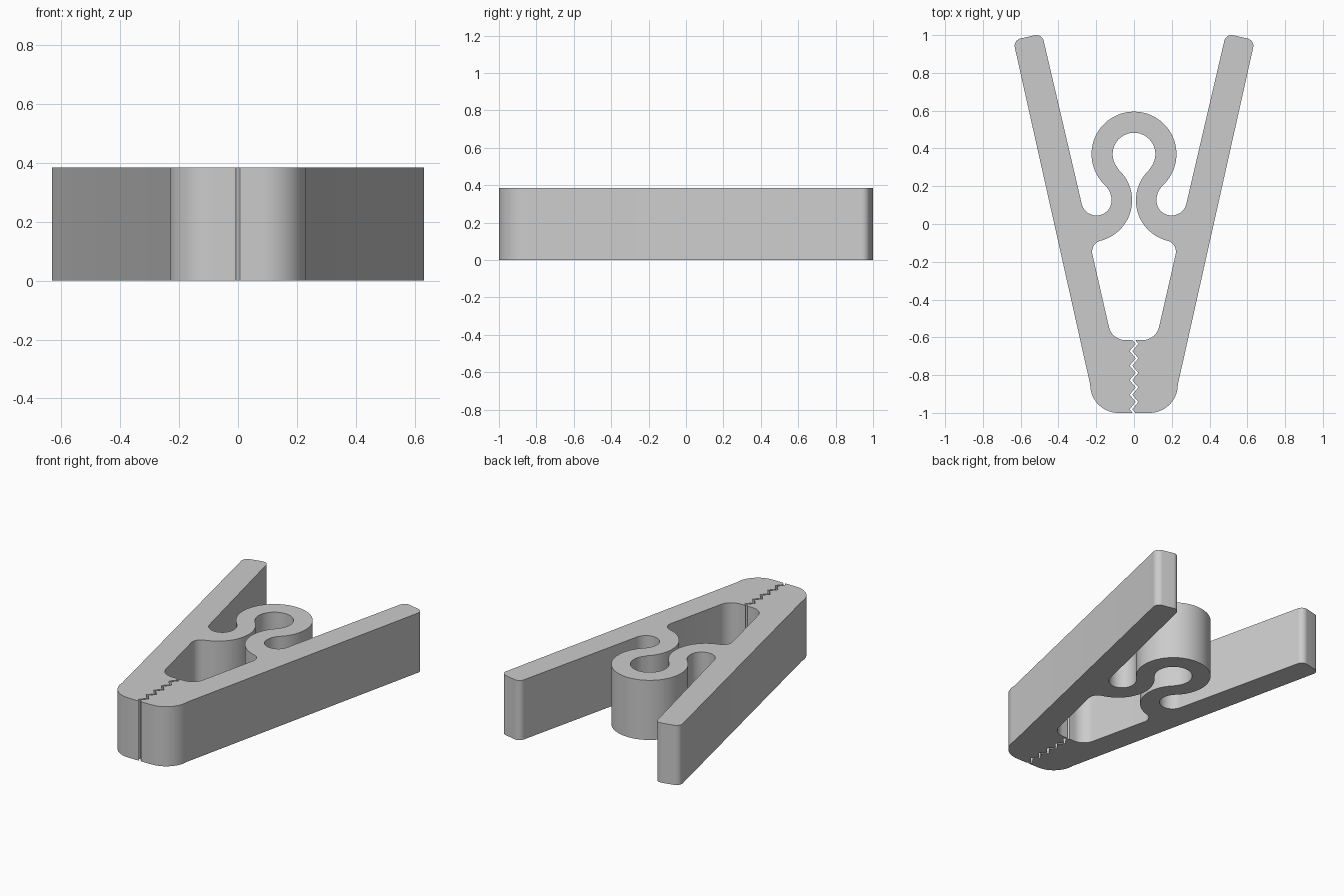
import bpy, bmesh
from math import sin, cos, radians, pi

cube = bpy.data.objects.get("Cube")
if cube:
    bpy.data.objects.remove(cube)

HEIGHT = 0.385
LEAN = 12.8           # outward lean of each arm, degrees
JOIN = -46.8          # angle where the spring ring meets its S bend
GAP = 0.007           # half the slit between the jaws
TEETH = 5
JAW_TOP, JAW_END = -0.615, -1.0


def arc(cx, cy, r, a0, a1):
    n = max(4, int(abs(a1 - a0) / 6))
    angles = [radians(a0 + (a1 - a0) * i / n) for i in range(n + 1)]
    return [(cx + r * cos(a), cy + r * sin(a)) for a in angles]


def teeth(side):
    """Zigzag jaw edge, from the jaw end up to the cavity."""
    pitch = (JAW_TOP - JAW_END) / TEETH
    pts = [(GAP, JAW_END)]
    for i in range(2 * TEETH):
        x = -0.016 if i % 2 == 0 else 0.016
        pts.append((side * x + GAP, JAW_END + pitch * (i / 2 + 0.25)))
    return pts + [(GAP, JAW_TOP)]


def half_outline(side):
    """One half of the clip, from ring top outside round to ring top inside."""
    return (
        arc(0, 0.37, 0.225, 90, JOIN)                         # ring outside
        + arc(0.23, 0.125, 0.111, 180 + JOIN, 180)[1:]        # S bend pocket
        + arc(0.199, 0.125, 0.08, 180, 360 - LEAN)[1:]        # pocket bottom
        + arc(0.517, 0.96, 0.04, 180 - LEAN, 90 - LEAN)       # handle tip
        + arc(0.592, 0.943, 0.04, 90 - LEAN, -LEAN)
        + arc(0.082, -0.85, 0.15, 0, -90)                     # jaw nose
        + teeth(side)
        + arc(0.045, -0.525, 0.09, -90, -LEAN)                # cavity corner
        + arc(0.162, -0.147, 0.06, -LEAN, 76)                 # cavity fillet
        + arc(0.23, 0.125, 0.22, 256, 180 + JOIN)[1:]         # S bend outside
        + arc(0, 0.37, 0.113, JOIN, 90)[1:]                   # ring inside
    )


# Whole outline: left half, then the mirrored right half
left = half_outline(1)
right = [(-x, y) for x, y in reversed(half_outline(-1))]
outline = left + right[1:-1]

# Extrude the outline into a solid
bm = bmesh.new()
base = bm.faces.new([bm.verts.new((x, y, 0)) for x, y in outline])
top = bmesh.ops.extrude_face_region(bm, geom=[base], use_keep_orig=True)
verts = [v for v in top["geom"] if isinstance(v, bmesh.types.BMVert)]
bmesh.ops.translate(bm, verts=verts, vec=(0, 0, HEIGHT))
bmesh.ops.recalc_face_normals(bm, faces=bm.faces)
mesh = bpy.data.meshes.new("clip_body")
bm.to_mesh(mesh)
bm.free()

body = bpy.data.objects.new("clip_body", mesh)
bpy.context.collection.objects.link(body)

# Plain grey plastic
grey = bpy.data.materials.new("light_grey")
grey.use_nodes = True
colour = (0.6, 0.6, 0.6, 1)
grey.diffuse_color = colour
grey.node_tree.nodes["Principled BSDF"].inputs["Base Color"].default_value = colour
mesh.materials.append(grey)

# Smooth the curved walls, keep the rims and teeth sharp
bpy.ops.object.select_all(action="DESELECT")
body.select_set(True)
bpy.context.view_layer.objects.active = body
bpy.ops.object.shade_smooth_by_angle(angle=pi / 6)
